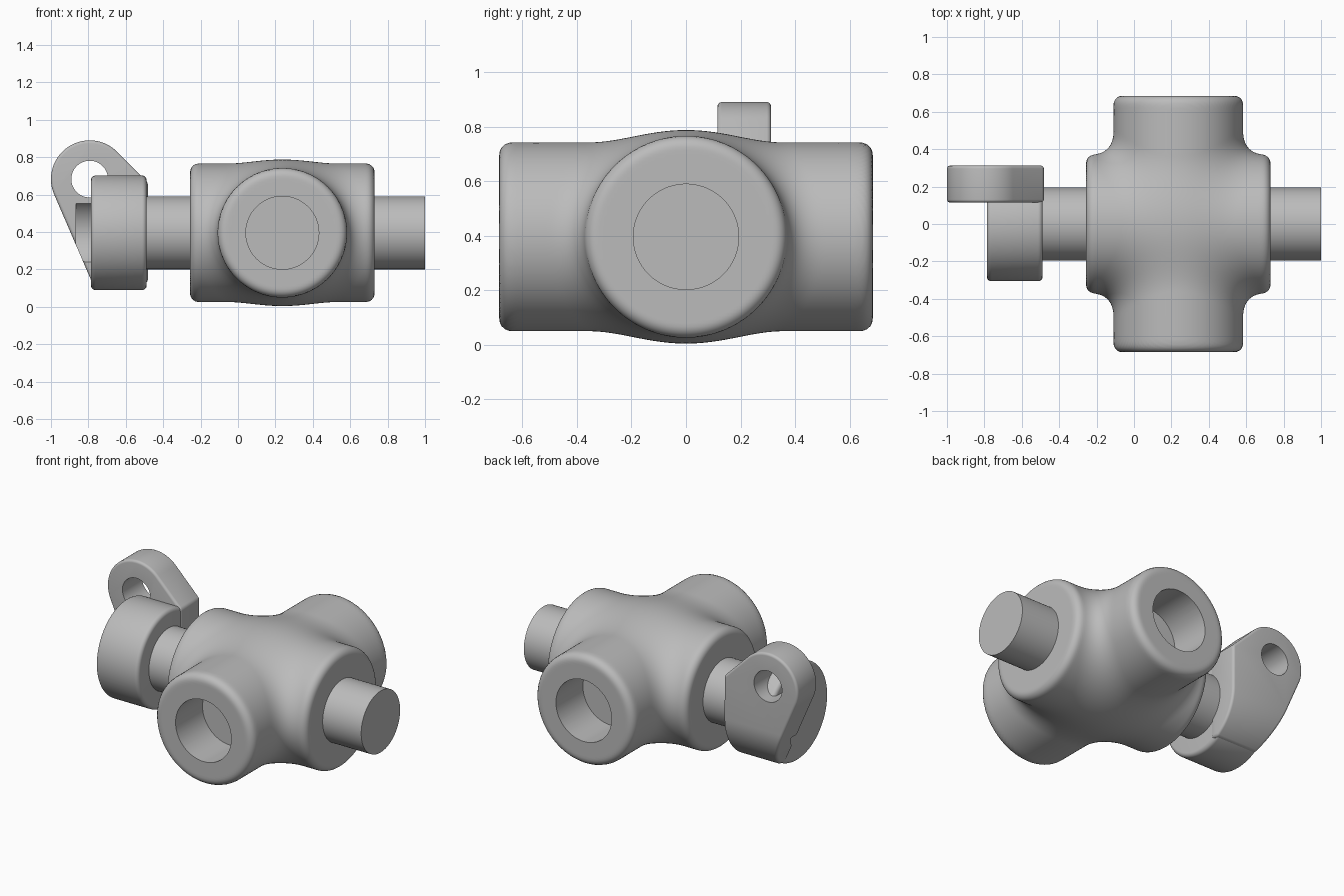
import bpy, bmesh
from math import pi, sin, cos, tan, acos, atan2, hypot, sqrt
from mathutils import Vector, Matrix

if "Cube" in bpy.data.objects:
    bpy.data.objects.remove(bpy.data.objects["Cube"], do_unlink=True)

AXIS_Z = 0.396      # height of both main axes
BODY_X = 0.237      # centre of the cross body
BORE = 0.195        # rod and socket radius

steel = bpy.data.materials.new("plain grey")
steel.use_nodes = True
grey = (0.5, 0.5, 0.5, 1)
steel.diffuse_color = grey
steel.node_tree.nodes["Principled BSDF"].inputs["Base Color"].default_value = grey


def add_object(name, bm):
    mesh = bpy.data.meshes.new(name)
    bmesh.ops.recalc_face_normals(bm, faces=bm.faces)
    bm.to_mesh(mesh)
    bm.free()
    mesh.materials.append(steel)
    obj = bpy.data.objects.new(name, mesh)
    bpy.context.collection.objects.link(obj)
    return obj


def cylinder(name, axis, start, end, radius, a, b):
    """Cylinder along X or Y; a, b place its axis in the other two directions."""
    bm = bmesh.new()
    mid = (start + end) / 2
    centre = (mid, a, b) if axis == "X" else (a, mid, b)
    turn = Matrix.Rotation(pi / 2, 4, "Y" if axis == "X" else "X")
    bmesh.ops.create_cone(bm, cap_ends=True, segments=96, radius1=radius, radius2=radius,
                          depth=end - start, matrix=Matrix.Translation(centre) @ turn)
    return add_object(name, bm)


def prism(name, points, axis, start, end):
    """Extrude an outline: (x, z) points along Y, or (y, z) points along X."""
    bm = bmesh.new()
    place = (lambda p: (p[0], start, p[1])) if axis == "Y" else (lambda p: (start, *p))
    face = bm.faces.new([bm.verts.new(place(p)) for p in points])
    side = bmesh.ops.extrude_face_region(bm, geom=[face])["geom"]
    shift = Vector((0, end - start, 0)) if axis == "Y" else Vector((end - start, 0, 0))
    bmesh.ops.translate(bm, vec=shift, verts=[v for v in side if isinstance(v, bmesh.types.BMVert)])
    return add_object(name, bm)


def apply(obj, kind, **settings):
    mod = obj.modifiers.new(kind.lower(), kind)
    for key, value in settings.items():
        setattr(mod, key, value)
    bpy.context.view_layer.objects.active = obj
    bpy.ops.object.modifier_apply(modifier=mod.name)


def carve(obj, cutter, operation="DIFFERENCE"):
    cutter.hide_render = True
    apply(obj, "BOOLEAN", object=cutter, operation=operation, solver="EXACT")
    bpy.data.objects.remove(cutter, do_unlink=True)


def bevel(obj, width):
    apply(obj, "BEVEL", width=width, segments=5, limit_method="ANGLE", angle_limit=0.7)


def smooth(obj):
    bpy.ops.object.select_all(action="DESELECT")
    obj.select_set(True)
    bpy.context.view_layer.objects.active = obj
    bpy.ops.object.shade_smooth_by_angle(angle=0.6)


# Cross body: two round-edged cylinders with a blended joint
def round_cylinder(along, radial, half, radius, edge=0.045):
    u, v = abs(along) - half + edge, radial - radius + edge
    return min(max(u, v), 0) + hypot(max(u, 0), max(v, 0)) - edge


def body_distance(p, blend=0.13):
    a = round_cylinder(p.x, hypot(p.y, p.z), 0.493, 0.37)
    b = round_cylinder(p.y, hypot(p.x, p.z), 0.685, 0.346)
    return min(a, b) - max(blend - abs(a - b), 0) ** 2 / (4 * blend)


bm = bmesh.new()
bmesh.ops.create_cube(bm, size=2)
bmesh.ops.subdivide_edges(bm, edges=bm.edges, cuts=79, use_grid_fill=True)
for vert in bm.verts:
    ray = Vector([tan(c * pi / 4) for c in vert.co]).normalized()
    low, high = 0.2, 1.0
    for _ in range(18):
        mid = (low + high) / 2
        if body_distance(ray * mid) < 0:
            low = mid
        else:
            high = mid
    vert.co = ray * low + Vector((BODY_X, 0, AXIS_Z))
body = add_object("cross_body", bm)

# Blind sockets at the front and back
for start, end in ((-0.8, -0.415), (0.415, 0.8)):
    carve(body, cylinder("socket_cutter", "Y", start, end, BORE, BODY_X, AXIS_Z))

# Rod through the body
rod = cylinder("rod", "X", -0.78, 1.0, BORE, 0, AXIS_Z)

# Collar on the left end of the rod
collar = cylinder("collar", "X", -0.787, -0.488, 0.306, 0, AXIS_Z)
bevel(collar, 0.025)

# Lug plate: round eye tapering to a straight foot
EYE = Vector((-0.793, 0.683))
EYE_R = 0.207
shoulder, heel, toe = Vector((-0.482, 0.665)), Vector((-0.482, 0.13)), Vector((-0.78, 0.13))


def tangent_angle(corner, side):
    d = corner - EYE
    return atan2(d.y, d.x) + side * acos(EYE_R / d.length)


first = tangent_angle(shoulder, 1)
last = tangent_angle(toe, -1) + 2 * pi
arc = [first + (last - first) * i / 48 for i in range(49)]
outline = [EYE + EYE_R * Vector((cos(t), sin(t))) for t in arc] + [toe, heel, shoulder]
lug = prism("lug_plate", outline, "Y", 0.115, 0.45)

# Back of the lug is flat above and follows the collar below
BACK = 0.312
arch = [(BACK * cos(t), AXIS_Z + BACK * sin(t)) for t in [-pi * i / 48 for i in range(49)]]
carve(lug, prism("back_shape", arch + [(-BACK, 1.2), (BACK, 1.2)], "X", -1.2, 0), "INTERSECT")
bevel(lug, 0.016)
carve(lug, cylinder("eye_cutter", "Y", 0, 0.5, 0.098, EYE.x, EYE.y))
carve(lug, cylinder("recess_cutter", "X", -0.865, -0.77, BORE, 0, AXIS_Z))

for part in (body, rod, collar, lug):
    smooth(part)
